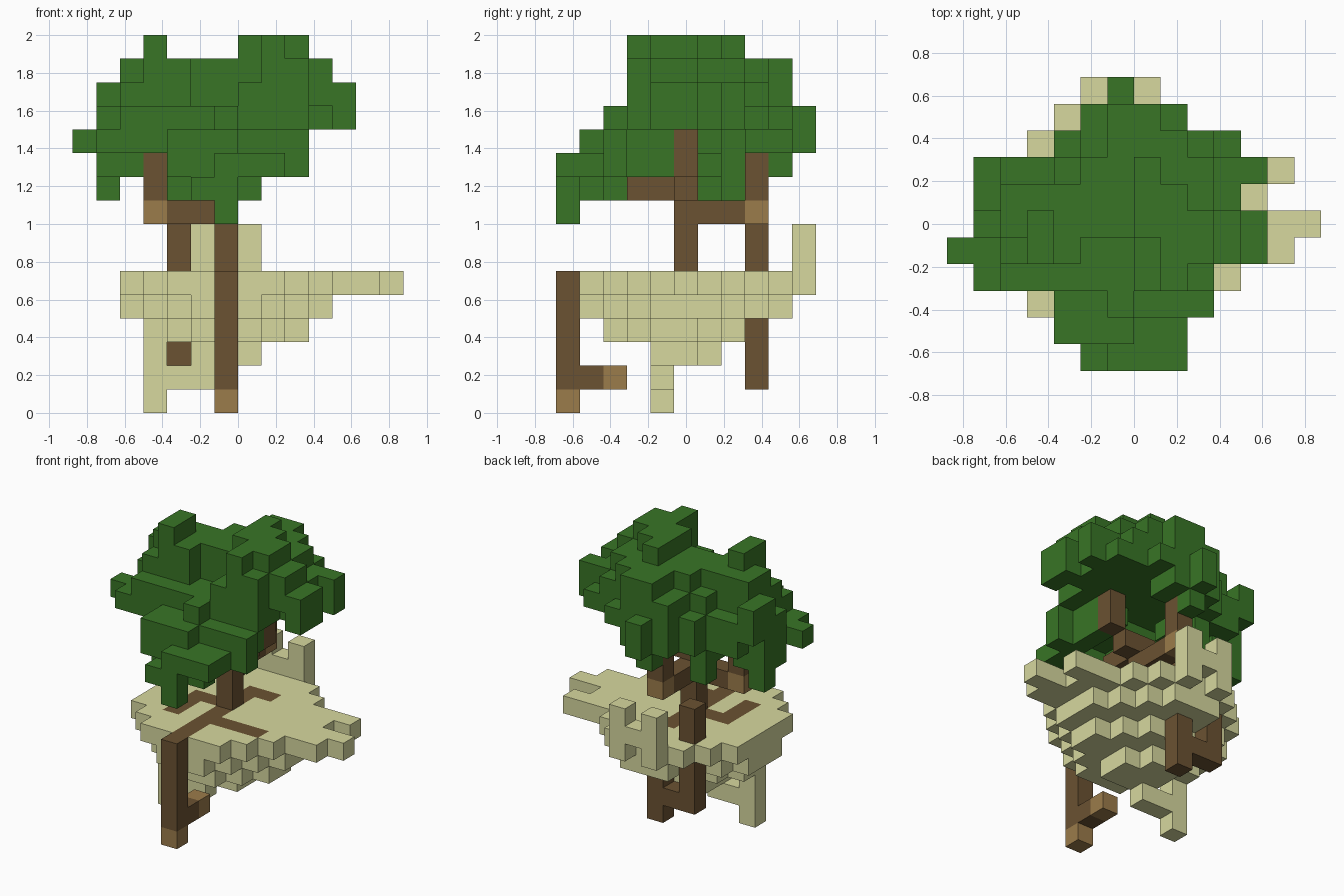
import bpy, bmesh
from mathutils import Vector

cube = bpy.data.objects.get("Cube")
if cube:
    bpy.data.objects.remove(cube, do_unlink=True)

UNIT = 0.125                             # edge of one block
CORNER = Vector((-7, -5.5, 0)) * UNIT    # lower corner of the block grid
SIDES = [Vector(d) for d in
         ((1, 0, 0), (-1, 0, 0), (0, 1, 0), (0, -1, 0), (0, 0, 1), (0, 0, -1))]


def make_material(name, rgb):
    mat = bpy.data.materials.new(name)
    mat.use_nodes = True
    colour = (*rgb, 1.0)
    mat.diffuse_color = colour
    mat.node_tree.nodes["Principled BSDF"].inputs["Base Color"].default_value = colour
    return mat


leaf = make_material("leaf green", (0.04, 0.178, 0.019))
sand = make_material("pale sand", (0.68, 0.69, 0.345))
bark = make_material("dark bark", (0.147, 0.085, 0.032))
cut_wood = make_material("light wood", (0.33, 0.20, 0.07))

parts = {}       # part name -> {cell: material}
occupied = set()


def fill(part, material, x, y, z):
    """Fill a block range; each axis is one index or an inclusive (first, last)."""
    spans = [(a, a) if isinstance(a, int) else a for a in (x, y, z)]
    cells = parts.setdefault(part, {})
    for i in range(spans[0][0], spans[0][1] + 1):
        for j in range(spans[1][0], spans[1][1] + 1):
            for k in range(spans[2][0], spans[2][1] + 1):
                if (i, j, k) not in occupied:
                    occupied.add((i, j, k))
                    cells[(i, j, k)] = material


def fill_layer(part, material, z, *rectangles):
    for x0, x1, y0, y1 in rectangles:
        fill(part, material, (x0, x1), (y0, y1), z)


def build(part, cells):
    """Make one object from the exposed faces of its blocks."""
    bm = bmesh.new()
    slots = list(dict.fromkeys(cells.values()))
    for cell, material in cells.items():
        centre = Vector(cell) + Vector((0.5, 0.5, 0.5))
        for side in SIDES:
            if tuple(int(c) for c in Vector(cell) + side) in occupied:
                continue
            u = Vector((side.y, side.z, side.x))
            v = side.cross(u)
            ring = (u + v, v - u, -u - v, u - v)
            face = bm.faces.new([bm.verts.new(CORNER + UNIT * (centre + (side + r) / 2))
                                 for r in ring])
            face.material_index = slots.index(material)
    bmesh.ops.remove_doubles(bm, verts=bm.verts, dist=UNIT / 100)
    mesh = bpy.data.meshes.new(part)
    bm.to_mesh(mesh)
    bm.free()
    for material in slots:
        mesh.materials.append(material)
    bpy.context.collection.objects.link(bpy.data.objects.new(part, mesh))


# Trunk and its branches
fill("trunk", bark, 6, 5, (5, 9))
fill("left_branch", bark, (4, 5), 5, 8)
fill("left_branch", cut_wood, 3, 5, 8)
fill("left_branch", bark, 3, 5, (9, 10))
fill("back_branch", bark, 6, (6, 7), 8)
fill("back_branch", cut_wood, 6, 8, 8)
fill("back_branch", bark, 6, 8, (9, 10))
fill("front_branch", bark, 6, (3, 4), 9)
fill("right_branch", bark, 7, 5, 9)
fill("right_branch", bark, 8, 5, (10, 11))

# Root hanging over the front edge, with a side shoot
fill("front_root", cut_wood, 6, 0, 0)
fill("front_root", bark, 6, 0, (1, 5))
fill("front_root", bark, 6, 1, 1)
fill("front_root", cut_wood, 6, 2, 1)

# Root passing through the ground at the back
fill("back_root", bark, 4, 8, (2, 7))
fill("back_root", bark, 5, 8, 2)
fill("back_root", bark, 6, 8, (1, 3))

# Roots flush with the ground
fill_layer("surface_roots", bark, 5,
           (6, 6, 1, 4), (7, 9, 3, 3), (6, 6, 6, 7), (7, 7, 7, 7),
           (4, 5, 5, 5), (4, 4, 3, 4))

# Floating island, narrowing downwards
fill_layer("island", sand, 5,
           (4, 8, 1, 9), (3, 9, 2, 8), (2, 10, 3, 7), (11, 11, 4, 7),
           (12, 12, 4, 5), (13, 13, 5, 5), (12, 12, 7, 7))
fill_layer("island", sand, 4,
           (5, 7, 1, 9), (4, 8, 2, 8), (3, 9, 3, 7), (2, 10, 4, 6))
fill_layer("island", sand, 3,
           (5, 7, 2, 7), (4, 8, 3, 6), (3, 9, 4, 5))
fill_layer("island", sand, 2, (5, 6, 4, 6), (7, 7, 4, 5))

# Stone shoot below the island
fill("lower_shoot", sand, 3, 4, (0, 2))
fill("lower_shoot", sand, (4, 5), 4, 1)

# Two joined stone posts on the back edge
for x in (5, 7):
    fill("back_posts", sand, x, 10, (5, 7))
fill("back_posts", sand, 6, 10, 6)

# Leaf canopy: hanging tips, hollow skirt, then the crown
fill("canopy", leaf, 6, 0, 8)
fill_layer("canopy", leaf, 9,
           (5, 6, 0, 0), (6, 7, 1, 1), (4, 5, 2, 2), (1, 1, 6, 6), (4, 4, 7, 7))
fill_layer("canopy", leaf, 10,
           (6, 8, 0, 0), (4, 8, 1, 1), (4, 5, 2, 2), (8, 9, 2, 2), (8, 8, 3, 4),
           (1, 2, 5, 6), (4, 4, 6, 7), (5, 5, 6, 6), (6, 6, 9, 9))
fill_layer("canopy", leaf, 11,
           (4, 6, 1, 2), (7, 9, 2, 2), (3, 8, 3, 3), (1, 3, 3, 6),
           (0, 0, 4, 4), (7, 8, 4, 4), (2, 4, 7, 7), (4, 7, 8, 8),
           (5, 7, 9, 9), (6, 6, 10, 10))
fill_layer("canopy", leaf, 12,
           (6, 6, 2, 2), (2, 9, 3, 3), (2, 9, 4, 7), (10, 10, 5, 7), (4, 10, 8, 8),
           (5, 8, 9, 9), (1, 1, 5, 7), (11, 11, 4, 5), (11, 11, 7, 7), (6, 6, 10, 10))
fill_layer("canopy", leaf, 13,
           (7, 9, 3, 8), (2, 4, 4, 6), (5, 6, 5, 8), (10, 11, 4, 5), (10, 10, 6, 7),
           (11, 11, 7, 7), (4, 4, 7, 7), (1, 1, 6, 7), (5, 7, 9, 9))
fill_layer("canopy", leaf, 14,
           (8, 9, 3, 7), (3, 4, 4, 6), (2, 2, 5, 6), (10, 10, 4, 5),
           (5, 7, 5, 7), (6, 8, 8, 8), (6, 7, 9, 9))
fill_layer("canopy", leaf, 15,
           (3, 3, 4, 5), (8, 8, 3, 6), (9, 9, 4, 5), (7, 7, 5, 7))

for part, cells in parts.items():
    build(part, cells)
